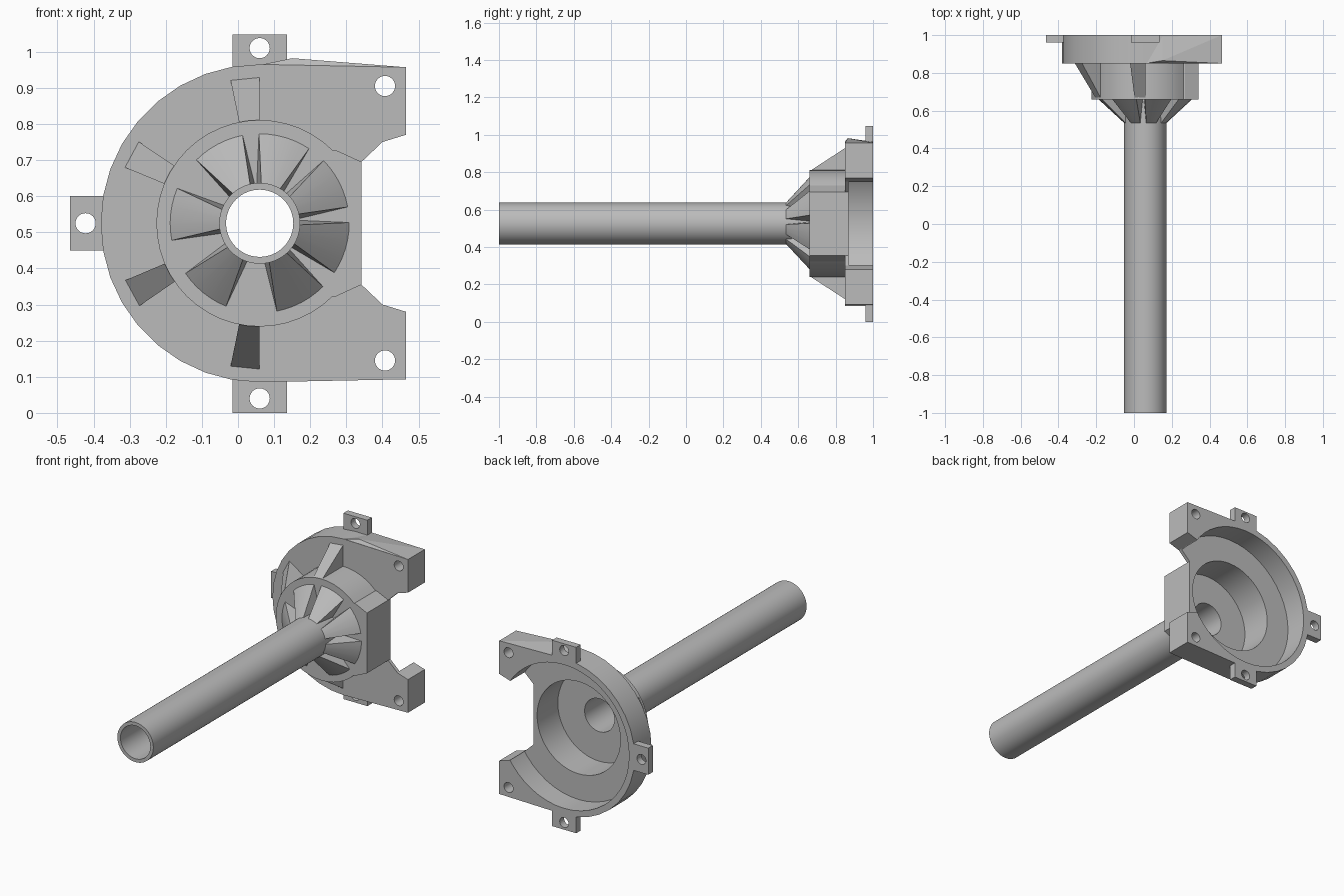
import bpy, bmesh
from math import radians, cos, sin

cube = bpy.data.objects.get("Cube")
if cube:
    bpy.data.objects.remove(cube)

CX, CZ = 0.06, 0.525          # shared axis of tube, hub and flange

grey = bpy.data.materials.new("plain grey")
grey.use_nodes = True
grey.diffuse_color = (0.5, 0.5, 0.5, 1)
grey.node_tree.nodes["Principled BSDF"].inputs["Base Color"].default_value = (0.5, 0.5, 0.5, 1)


def finish(bm, name):
    bmesh.ops.recalc_face_normals(bm, faces=bm.faces)
    mesh = bpy.data.meshes.new(name)
    bm.to_mesh(mesh)
    bm.free()
    mesh.materials.append(grey)
    obj = bpy.data.objects.new(name, mesh)
    bpy.context.collection.objects.link(obj)
    return obj


def prism(name, outline, y0, y1):
    """Extrude an x-z outline along y."""
    bm = bmesh.new()
    face = bm.faces.new([bm.verts.new((x, y0, z)) for x, z in outline])
    ext = bmesh.ops.extrude_face_region(bm, geom=[face])
    verts = [v for v in ext["geom"] if isinstance(v, bmesh.types.BMVert)]
    bmesh.ops.translate(bm, verts=verts, vec=(0, y1 - y0, 0))
    return finish(bm, name)


def hull(name, points):
    bm = bmesh.new()
    for p in points:
        bm.verts.new(p)
    bmesh.ops.convex_hull(bm, input=bm.verts[:])
    bmesh.ops.delete(bm, geom=[v for v in bm.verts if not v.link_faces], context="VERTS")
    return finish(bm, name)


def polar(r, deg, x=CX, z=CZ):
    return (x + r * cos(radians(deg)), z + r * sin(radians(deg)))


def arc(r, a0, a1, n):
    return [polar(r, a0 + (a1 - a0) * i / n) for i in range(n + 1)]


def circle(r, n, x=CX, z=CZ):
    return [polar(r, 360 * i / n, x, z) for i in range(n)]


def at_depth(points, y):
    return [(x, y, z) for x, z in points]


def cut(obj, outline, y0, y1):
    """Boolean a prism out of obj, then discard the cutter."""
    cutter = prism("cutter", outline, y0, y1)
    cutter.hide_render = True
    mod = obj.modifiers.new("cut", "BOOLEAN")
    mod.operation, mod.solver, mod.object = "DIFFERENCE", "EXACT", cutter
    select(obj)
    bpy.ops.object.modifier_apply(modifier=mod.name)
    bpy.data.objects.remove(cutter)


def select(obj):
    bpy.ops.object.select_all(action="DESELECT")
    obj.select_set(True)
    bpy.context.view_layer.objects.active = obj


def smooth(obj):
    select(obj)
    bpy.ops.object.shade_smooth_by_angle(angle=radians(25))


def mirrored(half):
    """Lower half of an outline followed by its mirror about the axis height."""
    return half + [(x, 2 * CZ - z) for x, z in reversed(half)]


# Long hollow tube
tube = prism("tube", circle(0.112, 64), -1, 0.67)
cut(tube, circle(0.093, 64), -1.1, 0.8)
smooth(tube)

# Hub cup with a flat on its left side
hub_side = mirrored([(0.27, 0.322), (0.342, 0.355)])
hub = prism("hub", arc(0.286, 45, 315, 36) + hub_side, 0.66, 0.855)
cut(hub, circle(0.26, 48), 0.685, 1.1)
cut(hub, circle(0.093, 64), 0.5, 0.8)
smooth(hub)

# Open flange with two arms and a shallow round recess
arm_side = mirrored([(0.465, 0.093), (0.465, 0.28), (0.4, 0.3), (0.342, 0.355)])
flange = prism("flange", arc(0.44, 90, 270, 18) + arm_side, 0.85, 1)
cut(flange, circle(0.405, 48), 0.87, 1.1)
cut(flange, circle(0.26, 48), 0.8, 1.1)
for z in (0.905, 0.145):
    cut(flange, circle(0.028, 24, 0.407, z), 0.8, 1.1)
smooth(flange)

# Slight raised wedge along the upper arm
hull("arm_wedge", [(0.06, 0.85, 0.963), (0.15, 0.865, 0.982), (0.465, 0.85, 0.957),
                   (0.15, 1, 0.962), (0.465, 1, 0.957), (0.3, 0.9, 0.945)])

# Mounting tabs: (name, x range, z range, hole centre)
tabs = [("top_tab", -0.015, 0.135, 0.945, 1.048, CX, 1.01),
        ("bottom_tab", -0.015, 0.135, 0, 0.105, CX, 0.04),
        ("right_tab", -0.465, -0.36, 0.45, 0.6, -0.422, CZ)]
for name, x0, x1, z0, z1, hx, hz in tabs:
    tab = prism(name, [(x0, z0), (x1, z0), (x1, z1), (x0, z1)], 0.96, 1)
    cut(tab, circle(0.028, 24, hx, hz), 0.9, 1.1)

# Tapered gussets joining tube and hub
for i, a in enumerate((27.5, 73.5, 118, 174, 231, 298, 343.5)):
    gusset = hull(f"tube_gusset_{i + 1}",
                  at_depth(arc(0.25, a - 17, a + 17, 6), 0.662)
                  + at_depth(arc(0.107, a - 14, a + 14, 4), 0.53)
                  + at_depth(arc(0.107, a - 21, a + 21, 4), 0.662))
    smooth(gusset)

# Triangular ribs joining hub and flange
for i, a in enumerate((90, 146, 203, 258.5)):
    b = a + 11.5
    hull(f"flange_rib_{i + 1}",
         at_depth([polar(0.28, a), polar(0.28, b)], 0.66)
         + at_depth([polar(0.28, a), polar(0.28, b), polar(0.405, a), polar(0.405, b)], 0.852))
